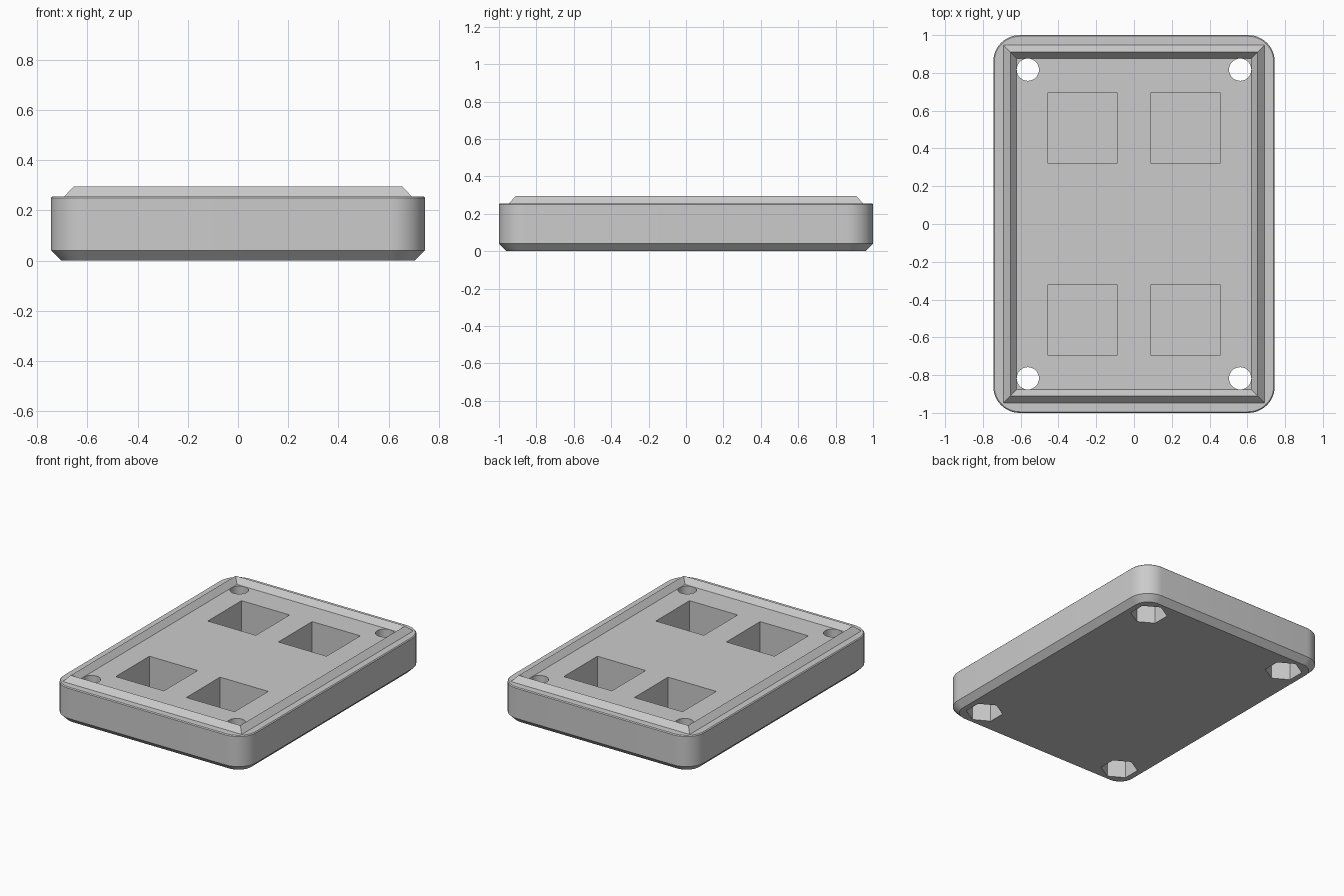
import bpy, bmesh, math

if "Cube" in bpy.data.objects:
    bpy.data.objects.remove(bpy.data.objects["Cube"])

grey = bpy.data.materials.new("light_grey")
grey.diffuse_color = (0.6, 0.6, 0.6, 1)
grey.use_nodes = True
grey.node_tree.nodes["Principled BSDF"].inputs["Base Color"].default_value = grey.diffuse_color

HX, HY, TOP = 0.745, 1.0, 0.256


def outline(hx, hy, r, z, n=12):
    """Rounded rectangle, or a plain one when r is 0."""
    pts = []
    for q, (sx, sy) in enumerate([(1, 1), (-1, 1), (-1, -1), (1, -1)]):
        for i in range(n + 1 if r else 1):
            a = math.pi / 2 * (q + i / n)
            pts.append((sx * (hx - r) + r * math.cos(a) * (r > 0),
                        sy * (hy - r) + r * math.sin(a) * (r > 0), z))
    return pts


def loft(name, rings, capped=True):
    bm = bmesh.new()
    vs = [[bm.verts.new(p) for p in ring] for ring in rings]
    n = len(vs[0])
    for a, b in zip(vs, vs[1:]):
        for i in range(n):
            j = (i + 1) % n
            bm.faces.new((a[i], a[j], b[j], b[i]))
    if capped:
        bm.faces.new(vs[0][::-1])
        bm.faces.new(vs[-1])
    me = bpy.data.meshes.new(name)
    bm.to_mesh(me)
    bm.free()
    me.materials.append(grey)
    ob = bpy.data.objects.new(name, me)
    bpy.context.collection.objects.link(ob)
    return ob


def prism(name, x, y, r, sides, z0, z1, turn=0):
    rings = [[(x + r * math.cos(turn + math.tau * i / sides),
               y + r * math.sin(turn + math.tau * i / sides), z)
              for i in range(sides)] for z in (z0, z1)]
    return loft(name, rings)


# Tray body: chamfered foot, rounded corners, fine bevel on the top edge
body = loft("tray_body", [
    outline(HX - 0.04, HY - 0.04, 0.10, 0),
    outline(HX, HY, 0.14, 0.04),
    outline(HX, HY, 0.14, TOP - 0.006),
    outline(HX - 0.006, HY - 0.006, 0.134, TOP),
])

# Cutters: square pockets, screw holes and hexagonal nut recesses
cutters = []
for sx in (-1, 1):
    for sy in (-1, 1):
        cutters += [
            prism("pocket_cutter", sx * 0.273, sy * 0.508, 0.186 * math.sqrt(2), 4,
                  0.03, 0.4, math.pi / 4),
            prism("screw_hole_cutter", sx * 0.562, sy * 0.817, 0.059, 32, -0.1, 0.4),
            prism("nut_recess_cutter", sx * 0.562, sy * 0.817, 0.118, 6,
                  -0.1, 0.16, math.pi / 6),
        ]

bpy.context.view_layer.objects.active = body
for c in cutters:
    m = body.modifiers.new("cut", 'BOOLEAN')
    m.operation, m.solver, m.object = 'DIFFERENCE', 'EXACT', c
    bpy.ops.object.modifier_apply(modifier=m.name)
    bpy.data.objects.remove(c)

bpy.ops.object.select_all(action='DESELECT')
body.select_set(True)
bpy.ops.object.shade_smooth_by_angle(angle=math.radians(30))

# Raised stacking rim with a mitred triangular section
loft("stacking_rim", [
    outline(0.692, 0.947, 0, TOP),
    outline(0.655, 0.91, 0, 0.295),
    outline(0.622, 0.877, 0, TOP),
], capped=False)
